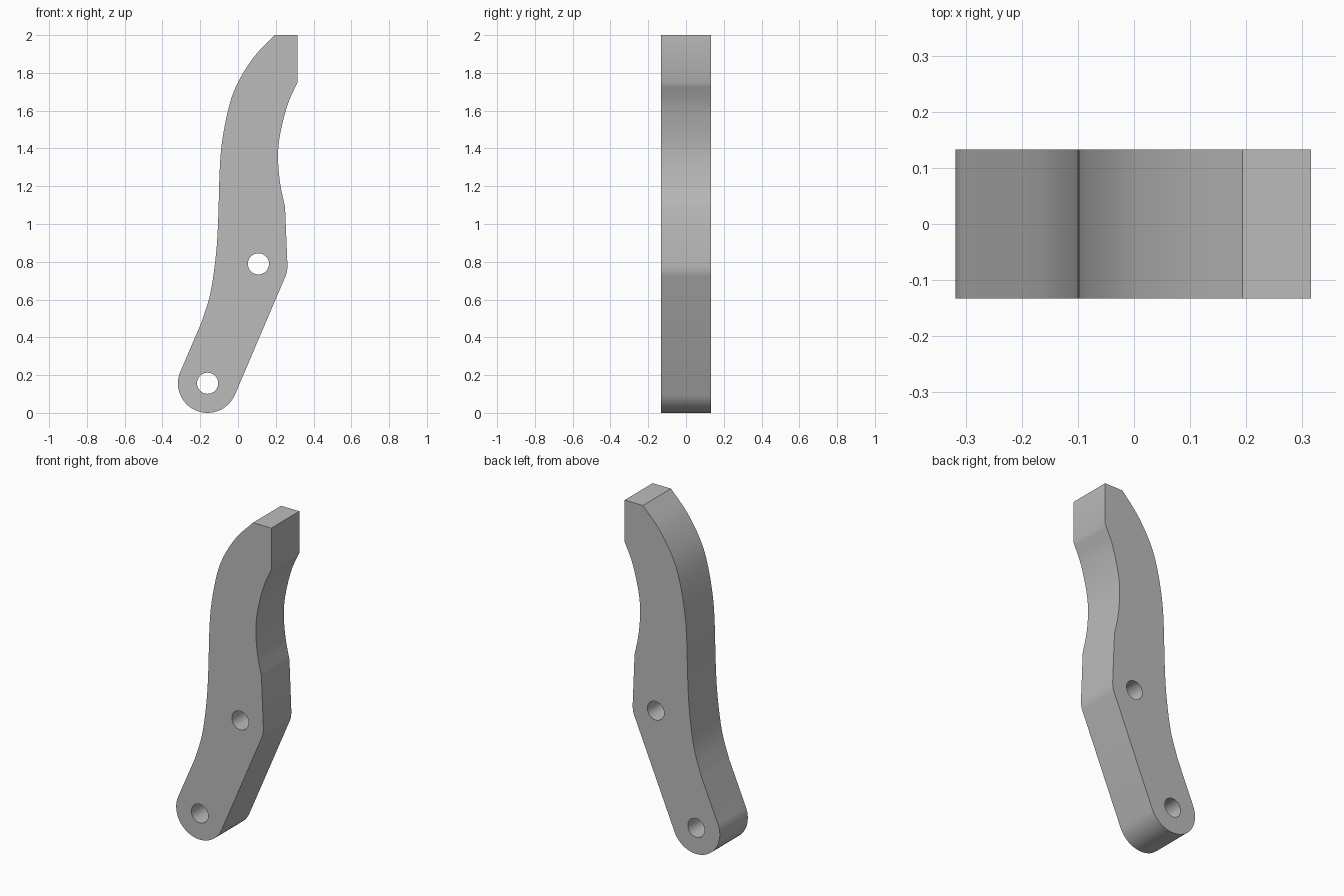
import bpy, bmesh
from math import cos, sin, pi, radians
from mathutils import Vector

if "Cube" in bpy.data.objects:
    bpy.data.objects.remove(bpy.data.objects["Cube"], do_unlink=True)

HALF_DEPTH = 0.133
HOLE_R = 0.056
PIVOT = (-0.161, 0.157)
UPPER_HOLE = (0.108, 0.789)


def arc(centre, radius, start, end, steps):
    """Points on an arc, angles in degrees."""
    angles = [radians(start + (end - start) * i / steps) for i in range(steps + 1)]
    return [Vector((centre[0] + radius * cos(a), centre[1] + radius * sin(a))) for a in angles]


def smooth_path(points, steps=5):
    """Catmull-Rom curve through the points."""
    p = [Vector(q) for q in points]
    p = [2 * p[0] - p[1]] + p + [2 * p[-1] - p[-2]]
    out = []
    for a, b, c, d in zip(p, p[1:], p[2:], p[3:]):
        for i in range(steps):
            t = i / steps
            out.append(0.5 * (2 * b + (c - a) * t + (2 * a - 5 * b + 4 * c - d) * t**2
                              + (3 * b - a - 3 * c + d) * t**3))
    return out + [p[-2]]


# Outline: rounded foot, concave right edge, square tip, long left edge
foot = arc(PIVOT, 0.157, 157, 337, 28)
knee = [Vector(q) for q in ((0.252, 0.725), (0.259, 0.745), (0.262, 0.775))]
right_edge = smooth_path([(0.249, 1.09), (0.223, 1.215), (0.212, 1.35),
                          (0.222, 1.47), (0.262, 1.63), (0.315, 1.75)])
tip = [Vector((0.315, 2.0))]
left_edge = smooth_path([(0.193, 2.0), (0.085, 1.885), (0.0, 1.75), (-0.047, 1.625),
                         (-0.083, 1.445), (-0.097, 1.285), (-0.105, 1.02),
                         (-0.117, 0.835), (-0.147, 0.63), (-0.195, 0.475)])
outline = foot + knee + right_edge + tip + left_edge
holes = [arc(c, HOLE_R, 0, 360, 32)[:-1] for c in (PIVOT, UPPER_HOLE)]

# Filled, extruded profile with the two bolt holes
curve = bpy.data.curves.new("lever_arm", "CURVE")
curve.dimensions = "2D"
curve.fill_mode = "BOTH"
curve.extrude = HALF_DEPTH
for loop in [outline] + holes:
    spline = curve.splines.new("POLY")
    spline.points.add(len(loop) - 1)
    for point, co in zip(spline.points, loop):
        point.co = (co.x, co.y, 0, 1)
    spline.use_cyclic_u = True
arm = bpy.data.objects.new("lever_arm", curve)
bpy.context.collection.objects.link(arm)
arm.rotation_euler.x = pi / 2

bpy.ops.object.select_all(action="DESELECT")
arm.select_set(True)
bpy.context.view_layer.objects.active = arm
bpy.ops.object.convert(target="MESH")
arm = bpy.context.view_layer.objects.active
bpy.ops.object.transform_apply(location=False, rotation=True, scale=False)

# Weld the caps to the walls
bm = bmesh.new()
bm.from_mesh(arm.data)
bmesh.ops.remove_doubles(bm, verts=bm.verts, dist=0.0005)
bmesh.ops.recalc_face_normals(bm, faces=bm.faces)
bm.to_mesh(arm.data)
bm.free()

# Plain grey finish
grey = bpy.data.materials.new("plain_grey")
grey.use_nodes = True
colour = (0.5, 0.5, 0.5, 1)
grey.diffuse_color = colour
grey.node_tree.nodes["Principled BSDF"].inputs["Base Color"].default_value = colour
arm.data.materials.clear()
arm.data.materials.append(grey)
bpy.ops.object.shade_smooth_by_angle(angle=radians(25))
